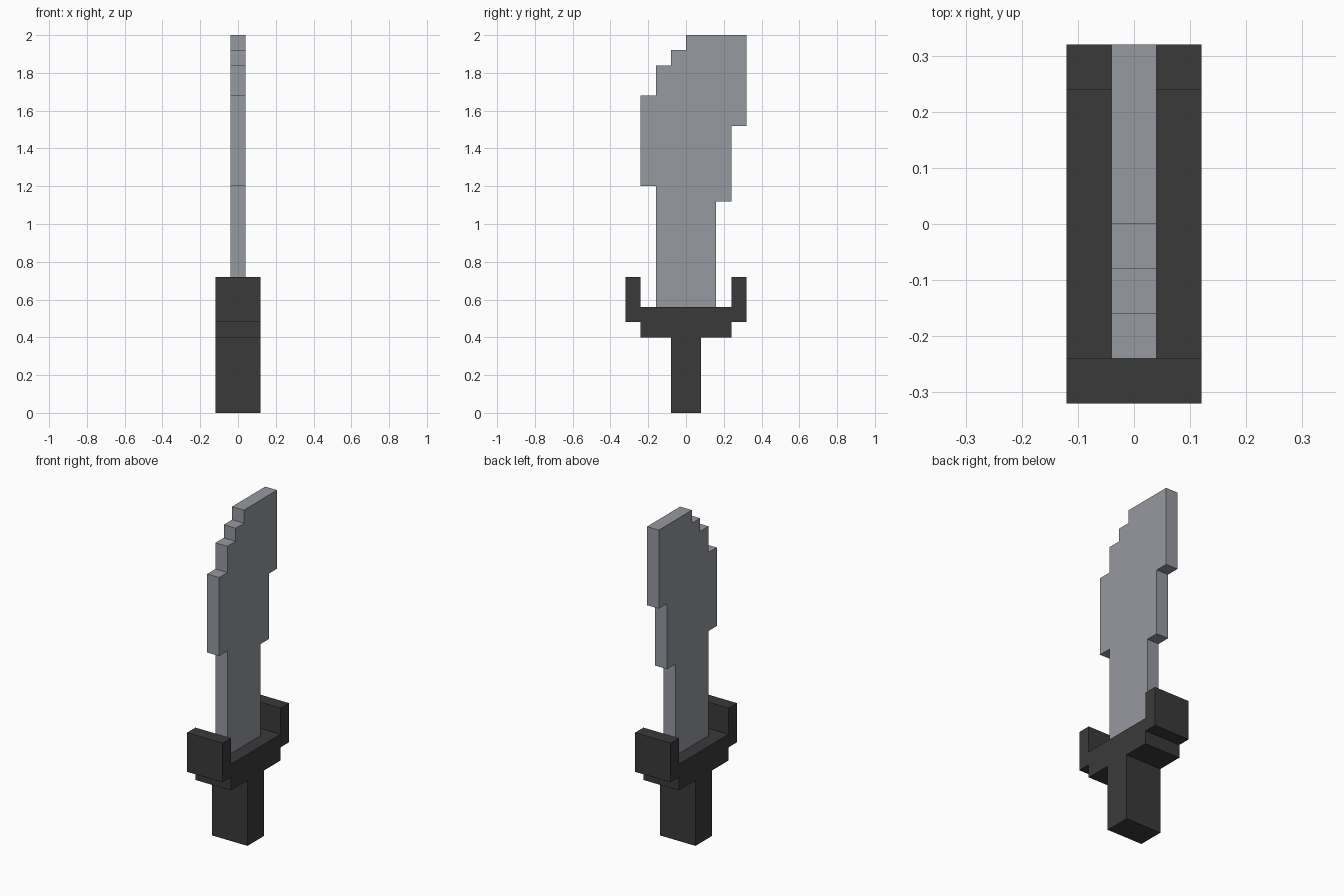
import bpy
import bmesh

if "Cube" in bpy.data.objects:
    bpy.data.objects.remove(bpy.data.objects["Cube"], do_unlink=True)

CELL = 0.08  # size of one grid step


def make_material(name, color):
    mat = bpy.data.materials.new(name)
    mat.use_nodes = True
    mat.diffuse_color = (*color, 1)
    bsdf = mat.node_tree.nodes["Principled BSDF"]
    bsdf.inputs["Base Color"].default_value = (*color, 1)
    bsdf.inputs["Roughness"].default_value = 0.8
    return mat


def extrude_profile(name, points, width, mat):
    """Extrude a stepped (y, z) outline, given in cells, symmetrically along x."""
    bm = bmesh.new()
    half = width * CELL / 2
    face = bm.faces.new([bm.verts.new((-half, y * CELL, z * CELL)) for y, z in points])
    result = bmesh.ops.extrude_face_region(bm, geom=[face])
    moved = [v for v in result["geom"] if isinstance(v, bmesh.types.BMVert)]
    bmesh.ops.translate(bm, verts=moved, vec=(2 * half, 0, 0))
    bmesh.ops.recalc_face_normals(bm, faces=bm.faces)
    mesh = bpy.data.meshes.new(name)
    bm.to_mesh(mesh)
    bm.free()
    mesh.materials.append(mat)
    obj = bpy.data.objects.new(name, mesh)
    bpy.context.collection.objects.link(obj)
    return obj


steel = make_material("steel grey", (0.305, 0.319, 0.352))
dark = make_material("dark grey", (0.042, 0.042, 0.042))

# Stepped blade: back edge going up, then front edge coming down
back_edge = [(2, 7), (2, 14), (3, 14), (3, 19), (4, 19), (4, 25)]
front_edge = [(0, 25), (0, 24), (-1, 24), (-1, 23), (-2, 23), (-2, 21),
              (-3, 21), (-3, 15), (-2, 15), (-2, 7)]
extrude_profile("blade", back_edge + front_edge, 1, steel)

# Grip, guard and upturned prongs as one mirrored outline
half_hilt = [(1, 0), (1, 5), (3, 5), (3, 6), (4, 6), (4, 9), (3, 9), (3, 7)]
mirrored = [(-y, z) for y, z in reversed(half_hilt)]
extrude_profile("hilt", half_hilt + mirrored, 3, dark)
